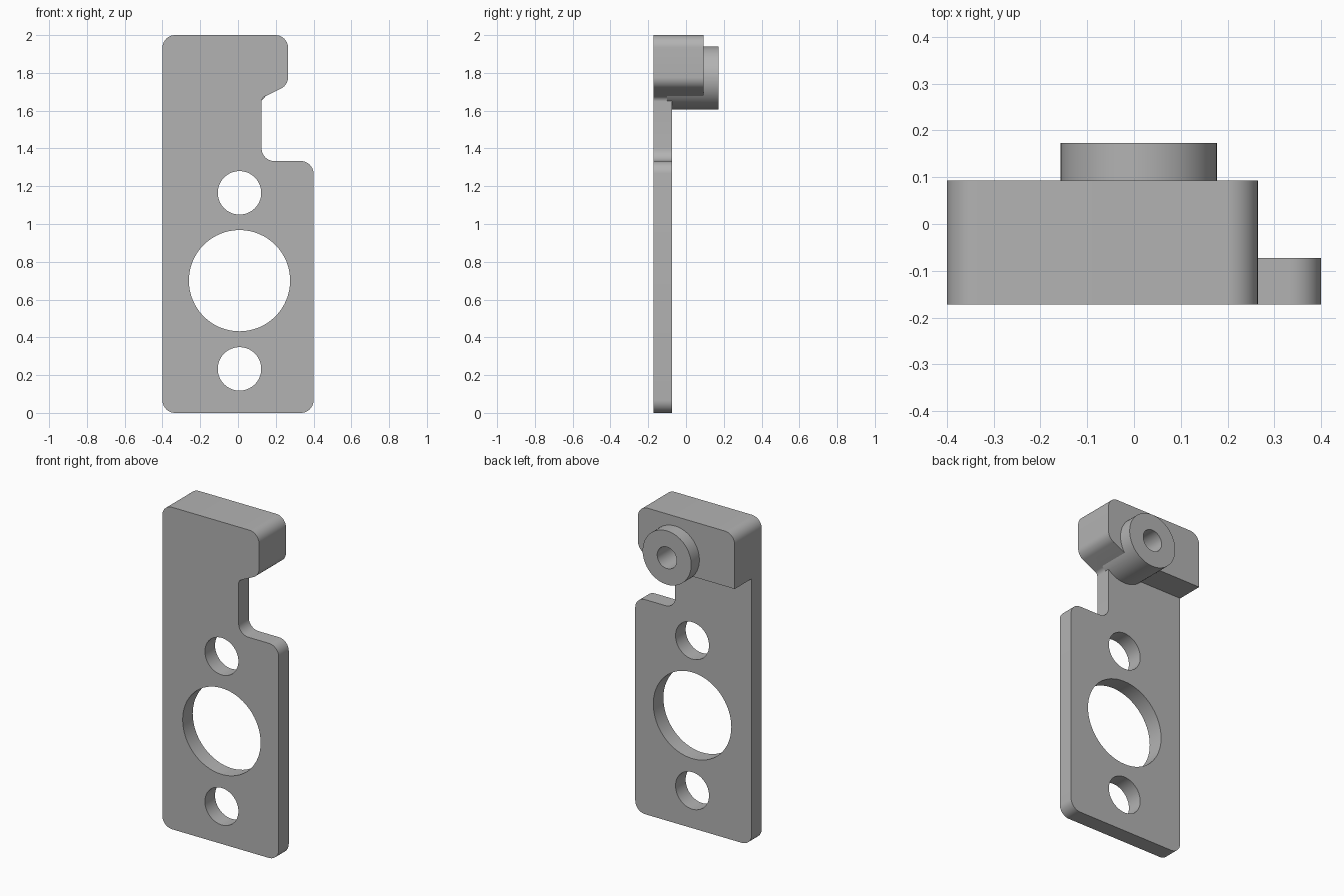
import bpy, bmesh, math
from mathutils import Vector

cube = bpy.data.objects.get("Cube")
if cube:
    bpy.data.objects.remove(cube, do_unlink=True)

FRONT, PLATE_BACK, HEAD_BACK, BOSS_BACK = -0.172, -0.073, 0.093, 0.173
R = 0.067      # common corner radius
AXIS = 0.008   # x of all the holes

grey = bpy.data.materials.new("light grey")
grey.use_nodes = True
colour = (0.45, 0.45, 0.45, 1)
grey.diffuse_color = colour
grey.node_tree.nodes["Principled BSDF"].inputs["Base Color"].default_value = colour


def rounded(corners, steps=10):
    """Outline in x, z with an arc of the given radius at each corner."""
    points = []
    for i, (x, z, r) in enumerate(corners):
        p = Vector((x, z))
        a = (Vector(corners[i - 1][:2]) - p).normalized()
        b = (Vector(corners[(i + 1) % len(corners)][:2]) - p).normalized()
        half = a.angle(b) / 2
        centre = p + (a + b).normalized() * r / math.sin(half)
        start = p + a * r / math.tan(half) - centre
        end = p + b * r / math.tan(half) - centre
        sweep = start.angle(end)
        for k in range(steps + 1):
            t = k / steps
            points.append(centre + (start * math.sin((1 - t) * sweep)
                                    + end * math.sin(t * sweep)) / math.sin(sweep))
    return points


def circle(x, z, r, n=64):
    return [Vector((x + r * math.cos(math.tau * i / n),
                    z + r * math.sin(math.tau * i / n))) for i in range(n)]


def extrude(name, outline, y0, y1):
    bm = bmesh.new()
    face = bm.faces.new([bm.verts.new((p.x, y0, p.y)) for p in outline])
    side = bmesh.ops.extrude_face_region(bm, geom=[face])["geom"]
    bmesh.ops.translate(bm, vec=(0, y1 - y0, 0),
                        verts=[v for v in side if isinstance(v, bmesh.types.BMVert)])
    bmesh.ops.recalc_face_normals(bm, faces=bm.faces)
    mesh = bpy.data.meshes.new(name)
    bm.to_mesh(mesh)
    bm.free()
    mesh.materials.append(grey)
    obj = bpy.data.objects.new(name, mesh)
    bpy.context.collection.objects.link(obj)
    return obj


def combine(target, tool, operation):
    mod = target.modifiers.new(tool.name, "BOOLEAN")
    mod.operation, mod.solver, mod.object = operation, "EXACT", tool
    bpy.context.view_layer.objects.active = target
    bpy.ops.object.modifier_apply(modifier=mod.name)
    bpy.data.objects.remove(tool, do_unlink=True)


# Plate outline with the side notch
outline = rounded([(-0.4, 0, R), (0.4, 0, R), (0.4, 1.333, R), (0.125, 1.333, R),
                   (0.125, 1.667, 0.03), (0.265, 1.735, R), (0.265, 2, R), (-0.4, 2, R)])
bracket = extrude("bracket", outline, FRONT, PLATE_BACK)

# Thick head follows the top of the same outline
top = [p for p in outline if p.y > 1.655]
top.append(Vector((-0.4, top[0].y)))
combine(bracket, extrude("head", top, FRONT, HEAD_BACK), "UNION")

# Round boss on the back
combine(bracket, extrude("boss", circle(AXIS + 0.002, 1.773, 0.167), -0.1, BOSS_BACK), "UNION")

# Through holes and the blind hole in the boss
for z, r in ((0.233, 0.115), (0.7, 0.268), (1.165, 0.115)):
    combine(bracket, extrude("hole", circle(AXIS, z, r), -0.3, 0.1), "DIFFERENCE")
combine(bracket, extrude("boss_hole", circle(AXIS + 0.002, 1.773, 0.067), -0.06, 0.3), "DIFFERENCE")

bpy.ops.object.select_all(action="DESELECT")
bracket.select_set(True)
bpy.context.view_layer.objects.active = bracket
bpy.ops.object.shade_smooth_by_angle(angle=math.radians(25))
